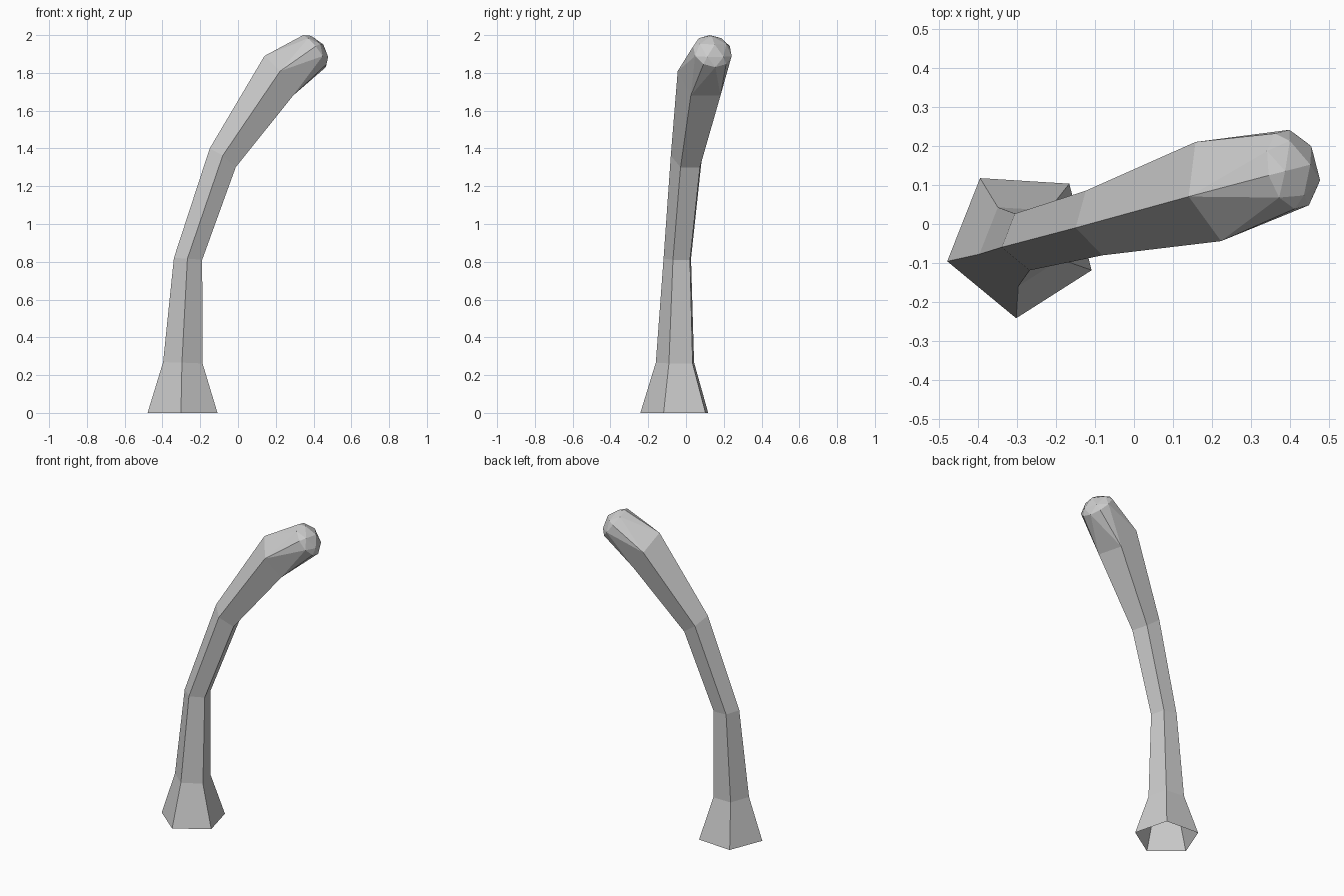
import bpy, bmesh
from math import sin, cos, pi, radians
from mathutils import Vector

cube = bpy.data.objects.get("Cube")
if cube:
    bpy.data.objects.remove(cube, do_unlink=True)

SIDES = 5
HEADING = Vector((0.97, 0.25, 0)).normalized()  # direction the stalk leans
ACROSS = Vector((-HEADING.y, HEADING.x, 0))

# Cross-sections from the flared foot to the head: centre, radius, tilt
SECTIONS = [
    ((-0.29, -0.047, 0), 0.195, 0),
    ((-0.29, -0.05, 0.265), 0.11, 2),
    ((-0.263, -0.04, 0.815), 0.079, 4),
    ((-0.081, 0.008, 1.345), 0.09, 38),
    ((0.213, 0.089, 1.774), 0.138, 57),
]
HEAD_CENTRE, HEAD_RADIUS, HEAD_TILT = Vector((0.405, 0.14, 1.915)), 0.105, 54


def ring(bm, centre, radius, tilt, count):
    """Regular polygon whose first corner lies on the upper side of the stalk."""
    t = radians(tilt)
    up = -HEADING * cos(t) + Vector((0, 0, sin(t)))
    angles = [2 * pi * i / count for i in range(count)]
    return [bm.verts.new(Vector(centre) + radius * (up * cos(a) + ACROSS * sin(a)))
            for a in angles]


def bridge(bm, low, high):
    for i in range(SIDES):
        j = (i + 1) % SIDES
        bm.faces.new((low[i], low[j], high[j], high[i]))


def fan_bridge(bm, few, many):
    """Join a ring to one with twice as many corners."""
    for i in range(SIDES):
        j = (i + 1) % SIDES
        a, mid, b = many[2 * i], many[2 * i + 1], many[2 * j]
        for tri in ((few[i], mid, a), (few[i], few[j], mid), (few[j], b, mid)):
            bm.faces.new(tri)


bm = bmesh.new()

# Bent stalk, open underneath
rings = [ring(bm, c, r, t, SIDES) for c, r, t in SECTIONS]
for low, high in zip(rings, rings[1:]):
    bridge(bm, low, high)

# Head rim and shallow faceted dome
t = radians(HEAD_TILT)
axis = HEADING * sin(t) + Vector((0, 0, cos(t)))
rim = ring(bm, HEAD_CENTRE, HEAD_RADIUS, HEAD_TILT, 2 * SIDES)
fan_bridge(bm, rings[-1], rim)
dome = ring(bm, HEAD_CENTRE + axis * 0.033, 0.076, HEAD_TILT, SIDES)
fan_bridge(bm, dome, rim)
tip = bm.verts.new(HEAD_CENTRE + axis * 0.06)
for i in range(SIDES):
    bm.faces.new((dome[i], dome[(i + 1) % SIDES], tip))

bmesh.ops.recalc_face_normals(bm, faces=bm.faces)
mesh = bpy.data.meshes.new("curved_stalk")
bm.to_mesh(mesh)
bm.free()

# Plain grey
grey = bpy.data.materials.new("light_grey")
grey.use_nodes = True
colour = (0.6, 0.6, 0.6, 1)
grey.diffuse_color = colour
grey.node_tree.nodes["Principled BSDF"].inputs["Base Color"].default_value = colour
mesh.materials.append(grey)

stalk = bpy.data.objects.new("curved_stalk", mesh)
bpy.context.collection.objects.link(stalk)
